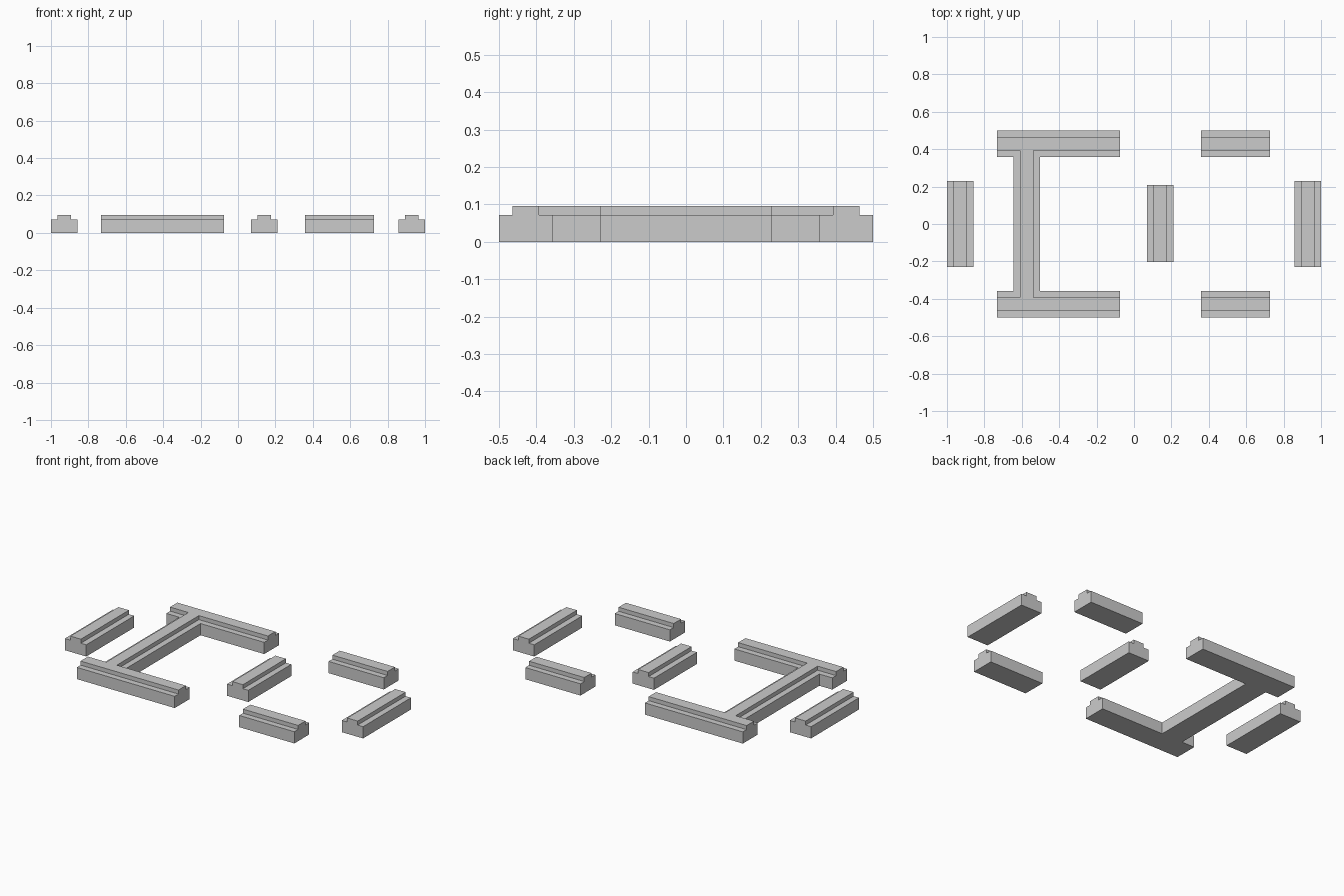
import bpy, bmesh
from mathutils import Matrix

if "Cube" in bpy.data.objects:
    bpy.data.objects.remove(bpy.data.objects["Cube"])

# Stepped rail cross-section: wide base with a narrow centred ridge
HALF, RIDGE, STEP, TOP = 0.0714, 0.0352, 0.071, 0.0955
PROFILE = [(-HALF, 0), (HALF, 0), (HALF, STEP), (RIDGE, STEP),
           (RIDGE, TOP), (-RIDGE, TOP), (-RIDGE, STEP), (-HALF, STEP)]


def rail(name, cx, cy, length, along_x=False):
    """Extrude the profile along y (or x), centred on (cx, cy)."""
    bm = bmesh.new()
    face = bm.faces.new([bm.verts.new((x, -length / 2, z)) for x, z in PROFILE])
    new = bmesh.ops.extrude_face_region(bm, geom=[face])["geom"]
    bmesh.ops.translate(bm, vec=(0, length, 0),
                        verts=[v for v in new if isinstance(v, bmesh.types.BMVert)])
    if along_x:
        bm.transform(Matrix.Rotation(-1.5707963267948966, 4, 'Z'))
    bm.transform(Matrix.Translation((cx, cy, 0)))
    bmesh.ops.recalc_face_normals(bm, faces=bm.faces)
    mesh = bpy.data.meshes.new(name)
    bm.to_mesh(mesh)
    bm.free()
    obj = bpy.data.objects.new(name, mesh)
    bpy.context.collection.objects.link(obj)
    return obj


EDGE = 0.5 - HALF

# End rails and middle rail
rail("left_end_rail", -1 + HALF, 0, 0.46)
rail("right_end_rail", 1 - HALF, 0, 0.46)
rail("middle_rail", 0.1405, 0.002, 0.412)

# Short side rails on the right
for side, s in (("front", -1), ("back", 1)):
    rail(side + "_short_rail", 0.543, s * EDGE, 0.37, True)

# Joined frame: cross rail running into two long side rails
frame = rail("joined_frame", -0.573, 0, 2 * EDGE)
for side, s in (("front", -1), ("back", 1)):
    arm = rail(side + "_long_rail", -0.403, s * EDGE, 0.657, True)
    mod = frame.modifiers.new("join_" + side, 'BOOLEAN')
    mod.operation, mod.solver, mod.object = 'UNION', 'EXACT', arm

# Bake the unions and drop the helper arms
depsgraph = bpy.context.evaluated_depsgraph_get()
joined = bpy.data.meshes.new_from_object(frame.evaluated_get(depsgraph))
arms = [m.object for m in frame.modifiers]
frame.modifiers.clear()
frame.data = joined
for arm in arms:
    bpy.data.objects.remove(arm)
